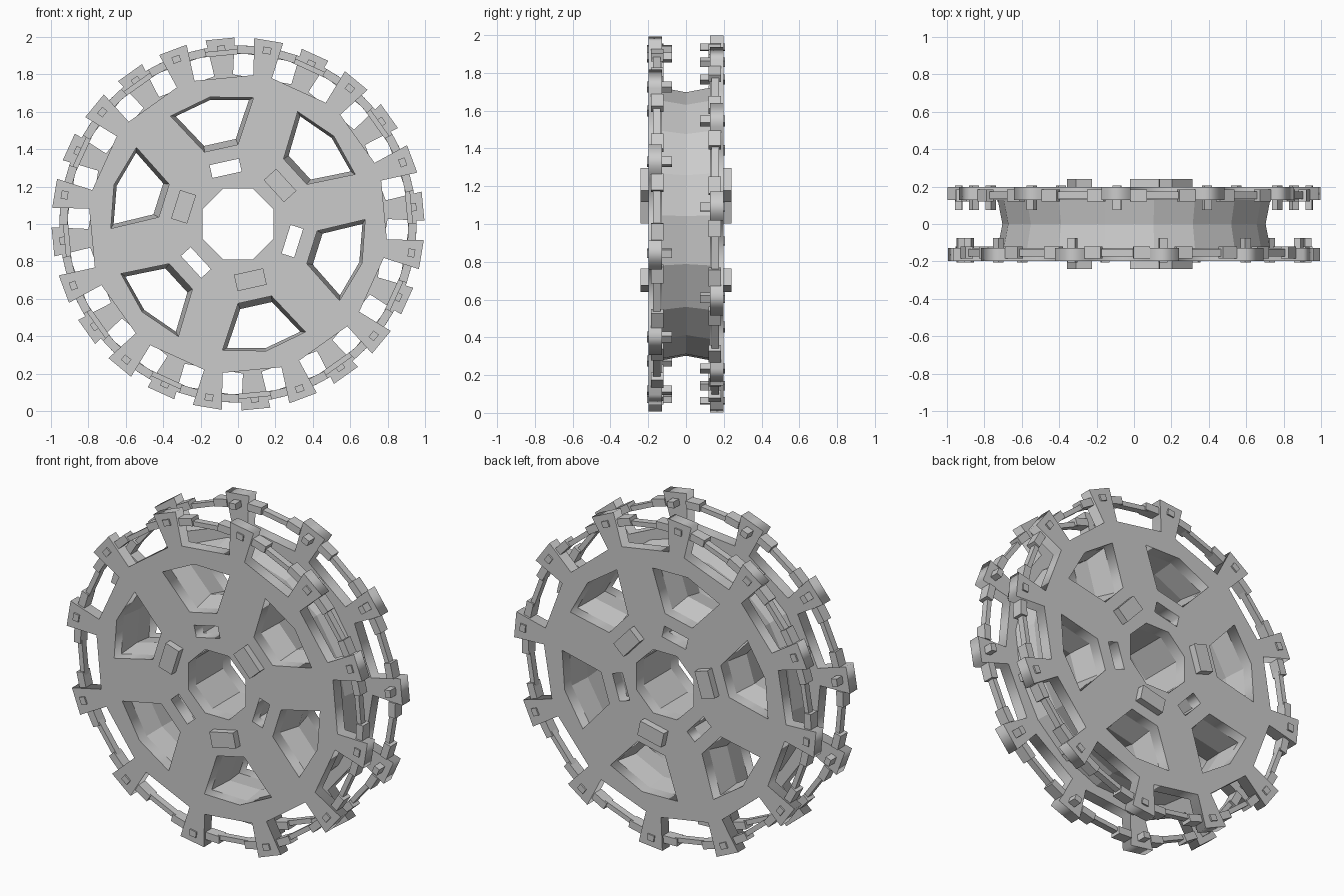
import bpy, bmesh
from math import sin, cos, radians, pi
from mathutils import Matrix

if "Cube" in bpy.data.objects:
    bpy.data.objects.remove(bpy.data.objects["Cube"])

CZ = 1.0                     # axle height
FRONT_A, BACK_A = -9.5, 5.5  # tooth phase of each ring
WIN_A = 42.5                 # first lightening window


def pol(r, a):
    a = radians(a)
    return (r * cos(a), r * sin(a))


def finish(bm, name):
    me = bpy.data.meshes.new(name)
    bm.to_mesh(me)
    bm.free()
    ob = bpy.data.objects.new(name, me)
    bpy.context.collection.objects.link(ob)
    return ob


def window(a, inner=0.425, outer=0.68, ai=12.5, ao=19.5):
    return [pol(inner, a - ai), pol(outer, a - ao), pol(outer + .015, a),
            pol(outer, a + ao), pol(inner, a + ai)]


def rect(r, a, dr, dt):
    c, s = cos(radians(a)), sin(radians(a))
    pts = [(r - dr, -dt), (r + dr, -dt), (r + dr, dt), (r - dr, dt)]
    return [(u * c - v * s, u * s + v * c) for u, v in pts]


def octagon(r):
    return [pol(r, 22.5 + 45 * k) for k in range(8)]


WINDOWS = [WIN_A + 60 * k for k in range(6)]
BOSSES = [42.5 + 120 * k for k in range(3)]
SLOTS = [102.5 + 120 * k for k in range(3)]


# toothed plate: filled 2D outline with holes, extruded
def plate(name, phase, y):
    outline = []
    for k in range(12):
        a = phase + 30 * k
        outline += [pol(0.80, a - 3.6), pol(0.997, a - 4.5),
                    pol(0.997, a + 4.5), pol(0.80, a + 3.6)]
    loops = [outline, octagon(0.205)]
    loops += [window(a) for a in WINDOWS]
    loops += [rect(0.305, a, 0.035, 0.08) for a in SLOTS]
    cu = bpy.data.curves.new(name, 'CURVE')
    cu.dimensions, cu.fill_mode, cu.extrude = '2D', 'BOTH', 0.035
    for lp in loops:
        sp = cu.splines.new('POLY')
        sp.points.add(len(lp) - 1)
        for p, (u, v) in zip(sp.points, lp):
            p.co = (u, v, 0, 1)
        sp.use_cyclic_u = True
    tmp = bpy.data.objects.new(name + "_outline", cu)
    bpy.context.collection.objects.link(tmp)
    me = bpy.data.meshes.new_from_object(
        tmp.evaluated_get(bpy.context.evaluated_depsgraph_get()))
    bpy.data.objects.remove(tmp)
    me.transform(Matrix.Translation((0, y, CZ)) @ Matrix.Rotation(pi / 2, 4, 'X'))
    ob = bpy.data.objects.new(name, me)
    bpy.context.collection.objects.link(ob)


# tube through the wheel: end loop, middle loop, end loop
def tube(bm, end, mid, inward):
    rows = [[bm.verts.new((u, y, v + CZ)) for u, v in lp]
            for lp, y in ((end, -0.13), (mid, 0), (end, 0.13))]
    n = len(end)
    for r0, r1 in zip(rows, rows[1:]):
        for i in range(n):
            j = (i + 1) % n
            f = [r0[i], r0[j], r1[j], r1[i]]
            bm.faces.new(f[::-1] if inward else f)


# box on the wheel at polar position, spanning y0..y1
def block(bm, r, a, dr, dt, y0, y1):
    ends = [[bm.verts.new((u, y, v + CZ)) for u, v in rect(r, a, dr, dt)]
            for y in (y0, y1)]
    bm.faces.new(ends[0])
    bm.faces.new(ends[1][::-1])
    for i in range(4):
        j = (i + 1) % 4
        bm.faces.new([ends[0][j], ends[0][i], ends[1][i], ends[1][j]])


plate("front_sprocket_plate", FRONT_A, -0.163)
plate("back_sprocket_plate", BACK_A, 0.163)

# waisted drum between the plates
bm = bmesh.new()
drum_end, drum_mid = [], []
for a in WINDOWS:
    for d in (-21, 0, 21):
        drum_end.append(pol(0.73, a + d))
        drum_mid.append(pol(0.705, a + d))
tube(bm, drum_end, drum_mid, False)
finish(bm, "drum")

# walls of the windows, slots and axle bore
bm = bmesh.new()
for a in WINDOWS:
    tube(bm, window(a), window(a, 0.455, 0.665, 11, 17.5), True)
for a in SLOTS:
    s = rect(0.305, a, 0.035, 0.08)
    tube(bm, s, s, True)
tube(bm, octagon(0.205), octagon(0.205), True)
finish(bm, "opening_walls")

# raised hub bosses on both faces
bm = bmesh.new()
for a in BOSSES:
    for s in (-1, 1):
        y0, y1 = sorted((s * 0.19, s * 0.24))
        block(bm, 0.305, a, 0.045, 0.08, y0, y1)
finish(bm, "hub_bosses")

# rim bars linking the teeth, with collars, and a pin through each tooth
for name, phase, s in (("front", FRONT_A, -1), ("back", BACK_A, 1)):
    bars, pins = bmesh.new(), bmesh.new()
    for k in range(12):
        a = phase + 30 * k
        y0, y1 = sorted((s * 0.135, s * 0.175))
        block(bars, 0.918, a + 15, 0.014, 0.20, y0, y1)
        y0, y1 = sorted((s * 0.12, s * 0.185))
        for d in (-7, 7):
            block(bars, 0.932, a + d, 0.022, 0.045, y0, y1)
        y0, y1 = sorted((s * 0.075, s * 0.207))
        block(pins, 0.94, a, 0.018, 0.022, y0, y1)
    finish(bars, name + "_rim_bars")
    finish(pins, name + "_tooth_pins")
